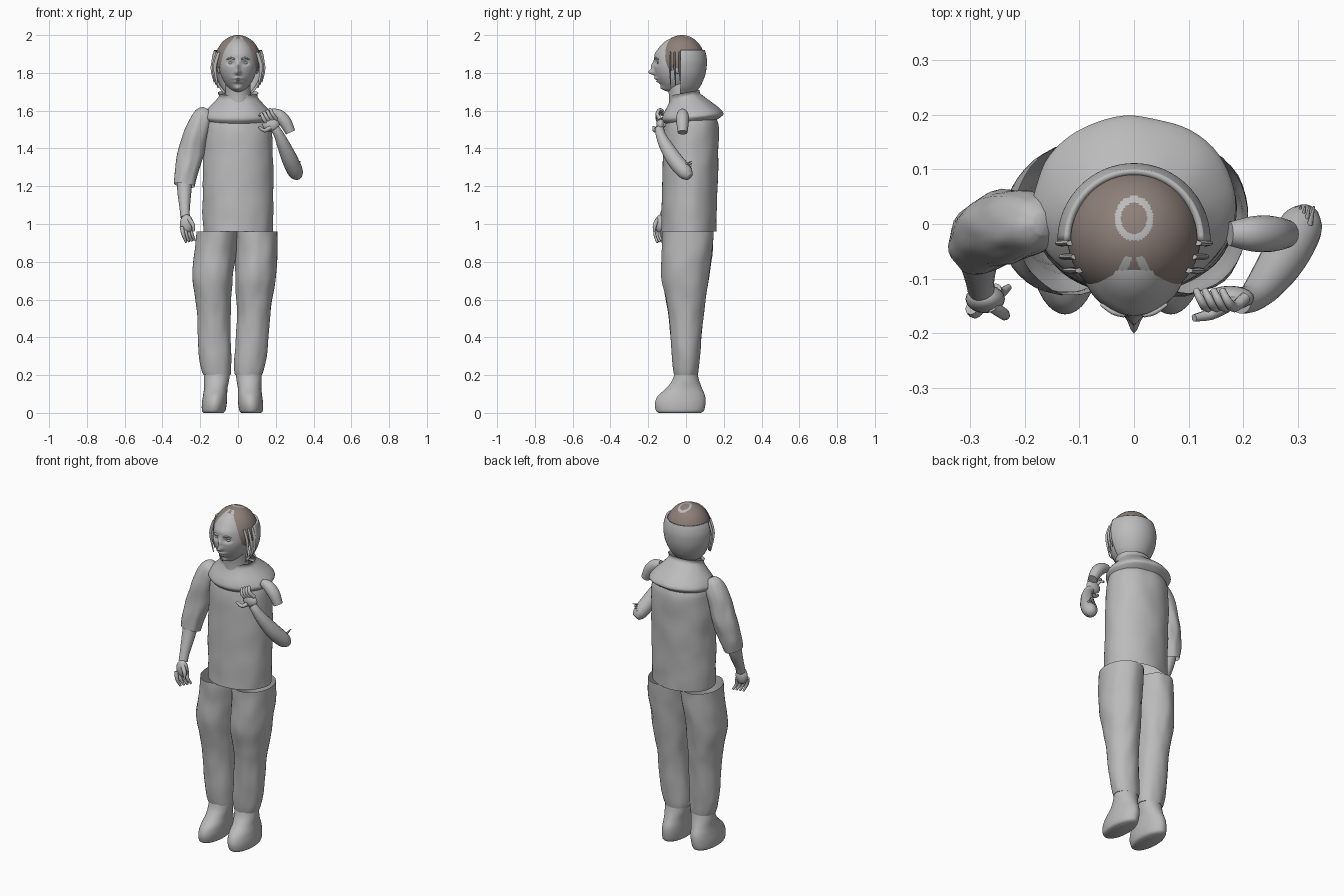
import bpy, bmesh, math
from mathutils import Vector, noise

if "Cube" in bpy.data.objects:
    bpy.data.objects.remove(bpy.data.objects["Cube"])


def material(name, color):
    m = bpy.data.materials.new(name)
    m.use_nodes = True
    m.diffuse_color = (*color, 1)
    m.node_tree.nodes["Principled BSDF"].inputs["Base Color"].default_value = (*color, 1)
    return m


GREY = material("plain grey", (0.5, 0.5, 0.5))
BROWN = material("hair brown", (0.27, 0.215, 0.19))


def finish(name, bm, mats=(GREY,), angle=60):
    bmesh.ops.recalc_face_normals(bm, faces=bm.faces)
    me = bpy.data.meshes.new(name)
    bm.to_mesh(me)
    bm.free()
    ob = bpy.data.objects.new(name, me)
    bpy.context.collection.objects.link(ob)
    for m in mats:
        me.materials.append(m)
    bpy.ops.object.select_all(action='DESELECT')
    ob.select_set(True)
    bpy.context.view_layer.objects.active = ob
    bpy.ops.object.shade_smooth_by_angle(angle=math.radians(angle))
    return ob


def smooth_rows(rows, steps):
    """Catmull-Rom interpolation of rows of numbers."""
    out = []
    for i in range(len(rows) - 1):
        a, b, c, d = (rows[max(0, min(len(rows) - 1, i + k))] for k in (-1, 0, 1, 2))
        for s in range(steps):
            t = s / steps
            out.append([0.5 * (2 * q + (r - p) * t + (2 * p - 5 * q + 4 * r - w) * t * t
                               + (3 * q - p - 3 * r + w) * t ** 3)
                        for p, q, r, w in zip(a, b, c, d)])
    return out + [list(rows[-1])]


def skin(rings, closed=True, caps=(False, False)):
    bm = bmesh.new()
    loops = [[bm.verts.new(p) for p in ring] for ring in rings]
    n = len(loops[0])
    for lo, hi in zip(loops, loops[1:]):
        for i in range(n if closed else n - 1):
            j = (i + 1) % n
            bm.faces.new((lo[i], lo[j], hi[j], hi[i]))
    for loop, cap in zip((loops[0], loops[-1]), caps):
        if cap:
            bm.faces.new(loop)
    return bm


def loft(name, rows, caps=(False, False), tilt=0, wrinkle=0.0, steps=5, arc=(0, 360), n=40):
    """Stack of ellipses; each row is centre x, centre y, height, radius x, radius y."""
    full = arc[1] - arc[0] == 360
    rings = []
    for cx, cy, z, rx, ry in smooth_rows(rows, steps):
        ring = []
        for i in range(n):
            a = math.radians(arc[0] + (arc[1] - arc[0]) * i / (n if full else n - 1))
            c, s = math.cos(a), math.sin(a)
            k = 1 + wrinkle * noise.noise(Vector((c * 2 + cx * 9, s * 2, z * 9)))
            ring.append((cx + rx * k * c, cy + ry * k * s, z + tilt * s))
        rings.append(ring)
    return finish(name, skin(rings, full, caps))


def tube(name, rows, caps=(True, True), wrinkle=0.0, flat=1.0, steps=5, n=20):
    """Round sweep along a path; each row is x, y, z, radius."""
    rows = smooth_rows(rows, steps)
    pts = [Vector(r[:3]) for r in rows]
    rings, side, last = [], None, None
    for i, p in enumerate(pts):
        t = (pts[min(i + 1, len(pts) - 1)] - pts[max(i - 1, 0)]).normalized()
        side = t.cross(Vector((0, 1, 0))).normalized() if side is None \
            else (last.rotation_difference(t) @ side)
        last, up = t, t.cross(side)
        ring = []
        for k in range(n):
            a = math.tau * k / n
            d = side * math.cos(a) + up * math.sin(a) * flat
            r = rows[i][3] * (1 + wrinkle * noise.noise(p * 9 + d * 2))
            ring.append(p + d * r)
        rings.append(ring)
    return finish(name, skin(rings, True, caps))


def ball(name, centre, size):
    bm = bmesh.new()
    bmesh.ops.create_uvsphere(bm, u_segments=20, v_segments=12, radius=1)
    for v in bm.verts:
        v.co = Vector(centre) + Vector([a * b for a, b in zip(v.co, size)])
    return finish(name, bm)


# Tunic and draped collar
loft("tunic", [(0, .015, .96, .183, .145), (0, .018, 1.1, .187, .146), (0, .023, 1.3, .186, .147),
               (0, .028, 1.47, .181, .146), (0, .03, 1.55, .17, .135), (0, .02, 1.62, .13, .1)],
     wrinkle=.035, n=64)
loft("collar", [(0, .03, 1.53, .15, .12), (0, .035, 1.55, .174, .147), (0, .036, 1.57, .186, .162),
                (0, .028, 1.6, .168, .146), (0, .01, 1.645, .125, .105), (0, -.003, 1.675, .102, .08),
                (0, -.005, 1.695, .108, .078)], tilt=.015, wrinkle=.03, n=64)
loft("neck", [(0, -.015, 1.6, .075, .075), (0, -.02, 1.68, .068, .07), (0, -.03, 1.77, .066, .075)])

# Trousers and boots
LEG = [(.96, .01, .107, .137), (.85, .006, .11, .133), (.72, -.004, .108, .125), (.6, 0, .095, .106),
       (.5, 0, .088, .09), (.35, 0, .087, .078), (.24, 0, .08, .068), (.2, 0, .072, .062)]
BOOT = [(0, -.033, .052, .112), (.012, -.032, .062, .127), (.05, -.031, .066, .134),
        (.09, -.024, .064, .125), (.13, -.01, .062, .095), (.17, -.002, .066, .072), (.21, 0, .068, .06)]
STANCE = {
    "right": ((-.112, -.12, -.135, -.131, -.128, -.124, -.116, -.112), -.13, -.11),
    "left": ((.1, .098, .092, .086, .081, .072, .06, .056), .07, .056),
}
for side, (xs, sole, ankle) in STANCE.items():
    loft(side + "_trouser_leg", [(x, y, z, rx, ry) for x, (z, y, rx, ry) in zip(xs, LEG)],
         caps=(False, True), wrinkle=.05)
    loft(side + "_boot", [(sole + (ankle - sole) * z / .21, y, z, rx, ry) for z, y, rx, ry in BOOT],
         caps=(True, True))

# Right arm, hanging
tube("right_sleeve", [(-.165, 0, 1.61, .02), (-.18, 0, 1.58, .05), (-.215, -.003, 1.5, .064),
                      (-.247, -.01, 1.38, .068), (-.272, -.025, 1.28, .062), (-.285, -.04, 1.205, .055)],
     caps=(True, False), wrinkle=.12, n=32)
tube("right_forearm", [(-.282, -.035, 1.25, .042), (-.284, -.06, 1.17, .037),
                       (-.282, -.1, 1.08, .027), (-.28, -.118, 1.035, .025)])
ball("right_palm", (-.272, -.137, 1.0), (.036, .026, .05))
for i in range(4):
    x, y = -.298 + .015 * i, -.155 + .012 * i
    tube("right_finger", [(x, y, .985, .011), (x + .008, y - .008, .945, .01),
                          (x + .024, y + .004, .902 + .004 * i, .006)], n=8, steps=3)
tube("right_thumb", [(-.26, -.15, 1.025, .012), (-.238, -.165, .995, .011),
                     (-.236, -.168, .96, .006)], n=8, steps=3)

# Left arm, raised to the chest, with its loose upper sleeve
tube("left_sleeve", [(.175, -.018, 1.59, .022), (.215, -.018, 1.575, .032),
                     (.25, -.018, 1.54, .033), (.278, -.018, 1.485, .026)], n=20)
tube("left_forearm", [(.318, .02, 1.25, .022), (.305, -.005, 1.275, .04), (.275, -.06, 1.34, .042),
                      (.24, -.11, 1.42, .034), (.215, -.135, 1.475, .026), (.195, -.14, 1.505, .024)])
ball("left_palm", (.175, -.135, 1.525), (.045, .022, .036))
for i in range(4):
    x, z = .135 + .016 * i, 1.54 + .008 * i
    tube("left_finger", [(x + .02, -.135, z - .01, .011), (x, -.152, z + .018, .01),
                         (x - .012, -.14, z + .042, .008), (x - .022, -.12, z + .035, .006)], n=8, steps=3)
tube("left_thumb", [(.17, -.15, 1.51, .012), (.14, -.165, 1.495, .011),
                    (.11, -.172, 1.515, .007)], n=8, steps=3)
# Torn edge at the elbow
for i in range(5):
    tube("elbow_fringe", [(.29 + .008 * i, .0, 1.27 + .012 * i, .006),
                          (.297 + .008 * i, .032, 1.285 + .012 * i, .002)], n=6, steps=1)

# Head: an egg with the face pushed out and in; bumps are x, z, depth, width, height
BUMPS = [(0, 1.802, .032, .013, .014), (0, 1.832, .016, .01, .026), (0, 1.77, .016, .024, .009),
         (0, 1.754, .012, .02, .007), (0, 1.715, .02, .03, .016), (.038, 1.853, -.014, .018, .011),
         (-.038, 1.853, -.014, .018, .011), (0, 1.763, -.007, .028, .003), (0, 1.9, .006, .06, .02)]
bm = bmesh.new()
bmesh.ops.create_uvsphere(bm, u_segments=96, v_segments=72, radius=1)
for v in bm.verts:
    x, y, z = v.co
    jaw = 1 - .2 * max(0, -z) ** 1.5
    v.co = (x * .101 * jaw, -.05 + y * .12 * (1 - .05 * max(0, -z)), 1.84 + z * .147)
    if y < 0:
        for bx, bz, depth, w, h in BUMPS:
            v.co.y -= depth * math.exp(-((v.co.x - bx) / w) ** 2 - ((v.co.z - bz) / h) ** 2)
finish("head", bm)
for s in (-1, 1):
    ball("eye", (s * .037, -.142, 1.852), (.014, .012, .008))
    tube("brow", [(s * .018, -.167, 1.873, .004), (s * .038, -.161, 1.879, .005),
                  (s * .06, -.147, 1.872, .003)], n=8, steps=3)
    ball("ear", (s * .1, -.045, 1.83), (.012, .022, .035))
    # Loose locks beside the face
    for k in range(3):
        tube("hair_lock", [(s * (.1 + .008 * k), -.085 + .025 * k, 1.91, .008),
                           (s * (.122 + .007 * k), -.085 + .025 * k, 1.83, .009),
                           (s * (.106 + .01 * k), -.08 + .025 * k, 1.72 + .015 * k, .003)], flat=.6, n=8)

# Pale hair shell round the back of the head
loft("back_hair", [(0, -.03, 1.69, .075, .075), (0, -.03, 1.73, .106, .107), (0, -.03, 1.79, .132, .132),
                   (0, -.03, 1.85, .14, .141), (0, -.03, 1.89, .136, .138), (0, -.03, 1.92, .127, .13)],
     arc=(0, 180)).modifiers.new("thickness", 'SOLIDIFY').thickness = .012

# Brown hair cap with a bare forehead and pale partings on the crown
bm = bmesh.new()
bmesh.ops.create_uvsphere(bm, u_segments=128, v_segments=96, radius=1)
for v in bm.verts:
    v.co = (v.co.x * .122, -.022 + v.co.y * .122, 1.862 + v.co.z * .138)
bare = []
for f in bm.faces:
    x, y, z = f.calc_center_median()
    fringe = 1.82 + .012 * math.sin(x * 300) if -.11 < y < -.03 else 1.89
    hairline = y < -.085 and abs(x) < .035 + .3 * max(0, 1.97 - z)
    if z < fringe or hairline:
        bare.append(f)
    crown = .024 < math.hypot(x, (y - .01) * .85) < .035 and y > -.03
    parting = -.12 < y < -.06 and abs(abs(x) - .01 - (-.06 - y) * .4) < .008
    f.material_index = 0 if z > 1.9 and (crown or parting) else 1
bmesh.ops.delete(bm, geom=bare, context='FACES')
finish("hair_cap", bm, (GREY, BROWN))
